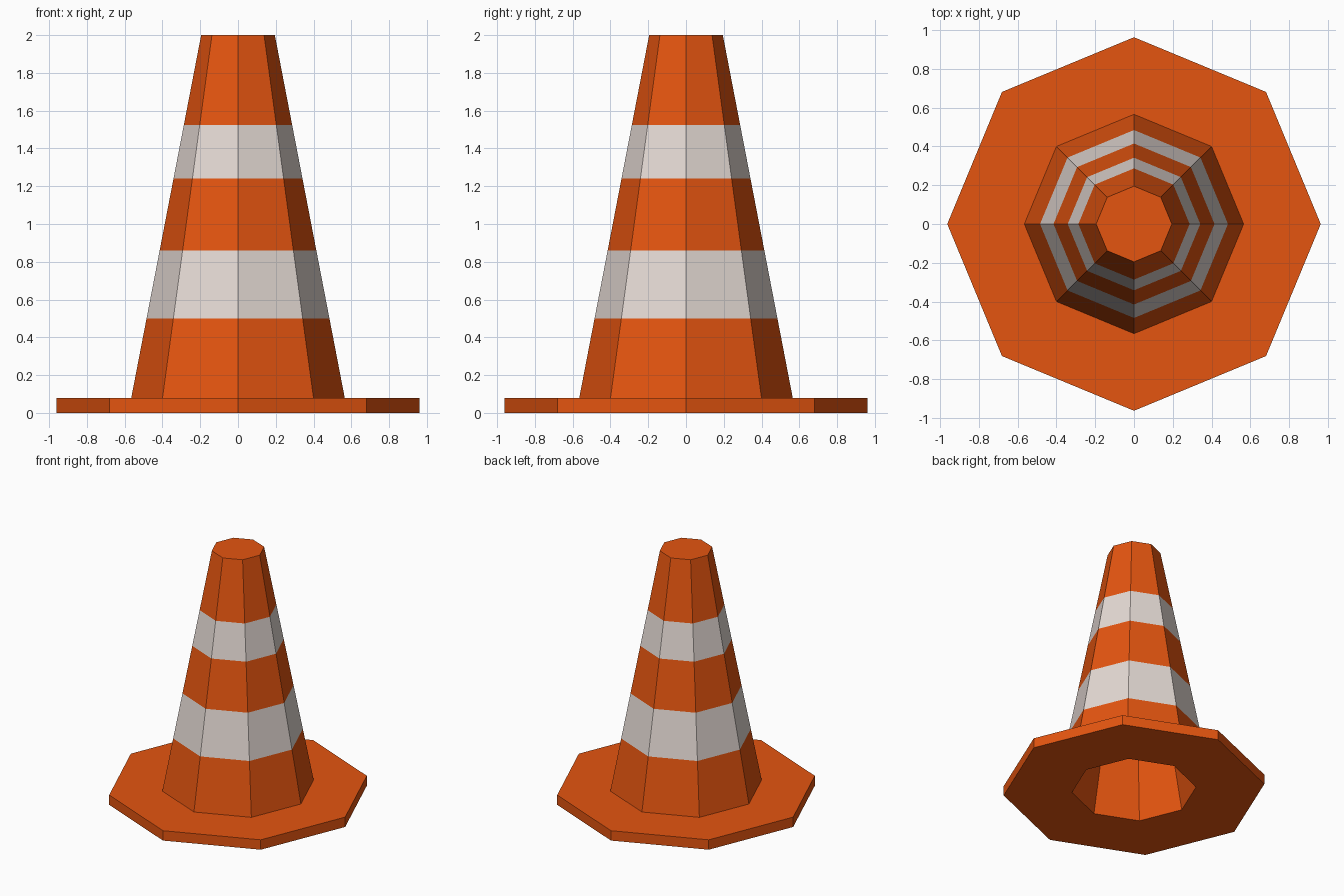
import bpy, bmesh, math

if "Cube" in bpy.data.objects:
    bpy.data.objects.remove(bpy.data.objects["Cube"])

SIDES = 8


def material(name, rgb):
    m = bpy.data.materials.new(name)
    m.diffuse_color = (*rgb, 1.0)
    m.use_nodes = True
    m.node_tree.nodes["Principled BSDF"].inputs["Base Color"].default_value = m.diffuse_color
    return m


orange = material("safety orange", (0.78, 0.09, 0.005))
white = material("reflective white", (0.78, 0.70, 0.66))


def body_radius(z):
    # straight taper of the outer cone wall
    return 0.565 + (0.195 - 0.565) * (z - 0.08) / 1.92


# Stripe limits on the outer wall
stripes = [(0.50, 0.86), (1.24, 1.525)]
cuts = [0.08] + [z for s in stripes for z in s] + [2.0]

# Profile (radius, z): hollow inside, flat underside, base rim, striped wall
profile = [(0.093, 1.9), (0.458, 0.0), (0.962, 0.0), (0.962, 0.08)]
first_wall = len(profile)
profile += [(body_radius(z), z) for z in cuts]

# Revolve the profile into eight flat sides
bm = bmesh.new()
rings = []
for r, z in profile:
    rings.append([bm.verts.new((r * math.cos(math.tau * i / SIDES),
                                r * math.sin(math.tau * i / SIDES), z))
                  for i in range(SIDES)])
for k in range(len(rings) - 1):
    lo, hi = rings[k], rings[k + 1]
    for i in range(SIDES):
        j = (i + 1) % SIDES
        f = bm.faces.new((lo[i], lo[j], hi[j], hi[i]))
        # every second band of the outer wall is a white stripe
        f.material_index = 1 if k >= first_wall and (k - first_wall) % 2 else 0

# Close the inner ceiling and the outer top
bm.faces.new(rings[0])
bm.faces.new(rings[-1])
bmesh.ops.recalc_face_normals(bm, faces=bm.faces)

mesh = bpy.data.meshes.new("traffic_cone")
bm.to_mesh(mesh)
bm.free()
mesh.materials.append(orange)
mesh.materials.append(white)
cone = bpy.data.objects.new("traffic_cone", mesh)
bpy.context.collection.objects.link(cone)
